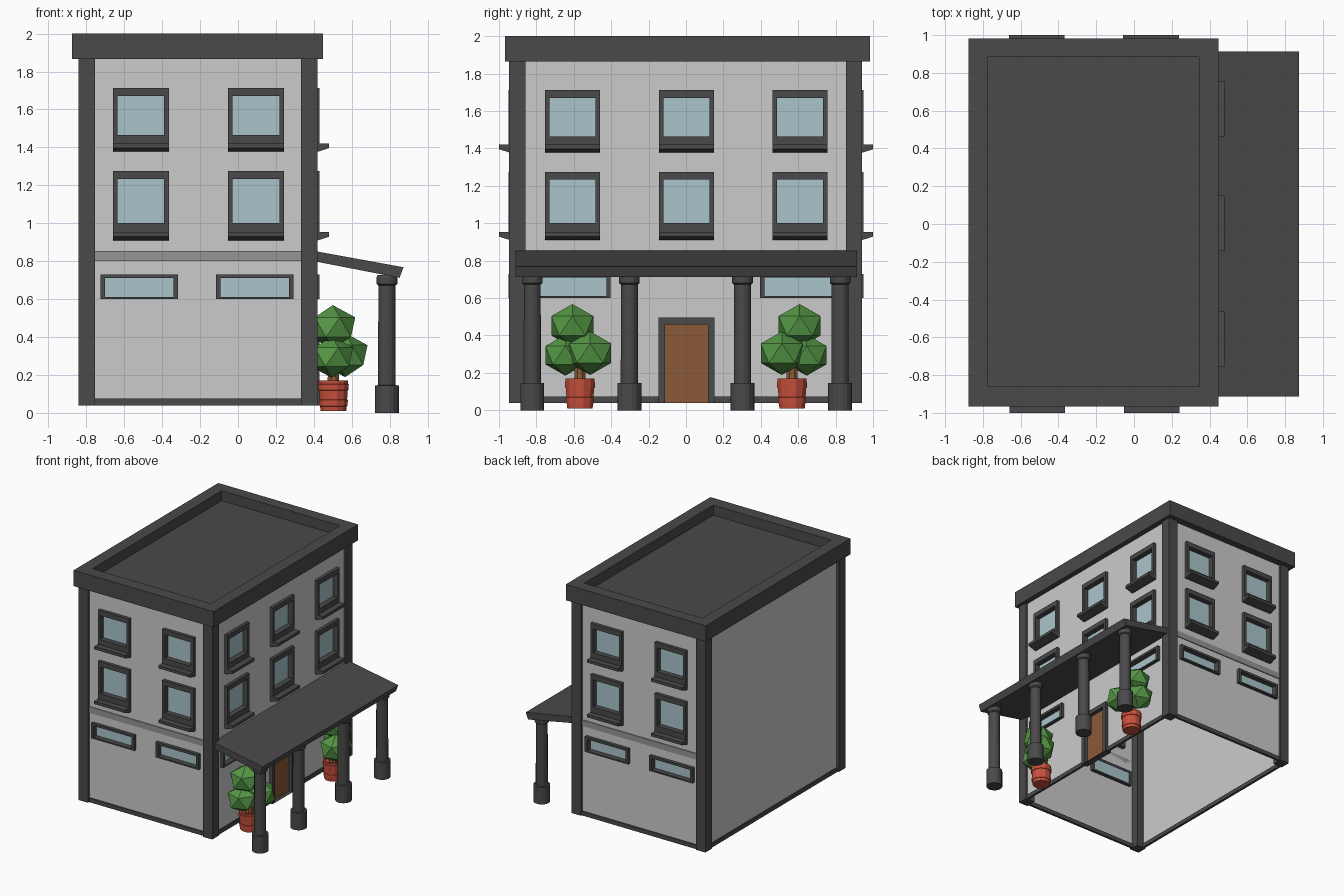
import bpy, bmesh, math
from mathutils import Vector

if "Cube" in bpy.data.objects:
    bpy.data.objects.remove(bpy.data.objects["Cube"])


def material(name, rgb):
    m = bpy.data.materials.new(name)
    m.diffuse_color = (*rgb, 1)
    m.use_nodes = True
    m.node_tree.nodes["Principled BSDF"].inputs["Base Color"].default_value = m.diffuse_color
    return m


DARK = material("dark_trim", (0.07, 0.067, 0.068))
GLASS = material("glass", (0.40, 0.56, 0.60))
BROWN = material("wood", (0.26, 0.10, 0.04))
RED = material("terracotta", (0.57, 0.08, 0.045))
GREEN = material("leaf", (0.09, 0.31, 0.06))

# Wall planes
XL, XR, YF, YB = -0.822, 0.402, -0.922, 0.922
# Facade mappings: (position along wall, distance outward, height) to world
FACADES = {
    "front": lambda u, d, z: (u, YF - d, z),
    "back": lambda u, d, z: (u, YB + d, z),
    "right": lambda u, d, z: (XR + d, u, z),
    "left": lambda u, d, z: (XL - d, u, z),
}


def finish(name, bm, mat=None, recalc=True):
    if recalc:
        bmesh.ops.recalc_face_normals(bm, faces=bm.faces)
    me = bpy.data.meshes.new(name)
    bm.to_mesh(me)
    bm.free()
    ob = bpy.data.objects.new(name, me)
    bpy.context.collection.objects.link(ob)
    if mat:
        me.materials.append(mat)
    return ob


def prism(name, a, b, mat=None):
    """Solid between two matching outlines."""
    bm = bmesh.new()
    va, vb = [bm.verts.new(p) for p in a], [bm.verts.new(p) for p in b]
    bm.faces.new(va)
    bm.faces.new(vb)
    for i in range(len(va)):
        j = (i + 1) % len(va)
        bm.faces.new((va[i], va[j], vb[j], vb[i]))
    return finish(name, bm, mat)


def rect(f, u0, u1, z0, z1, d):
    return [f(u0, d, z0), f(u1, d, z0), f(u1, d, z1), f(u0, d, z1)]


def slab(name, f, r, d0, d1, mat=None):
    return prism(name, rect(f, *r, d0), rect(f, *r, d1), mat)


def box(name, x0, x1, y0, y1, z0, z1, mat=None):
    return slab(name, lambda u, d, z: (u, d, z), (x0, x1, z0, z1), y0, y1, mat)


def frame(name, f, outer, inner, d0, d1):
    """Rectangular picture-frame ring."""
    bm = bmesh.new()
    loops = [[bm.verts.new(p) for p in rect(f, *r, d)]
             for r, d in ((outer, d0), (outer, d1), (inner, d1), (inner, d0))]
    for k in range(4):
        a, b = loops[k], loops[(k + 1) % 4]
        for i in range(4):
            j = (i + 1) % 4
            bm.faces.new((a[i], a[j], b[j], b[i]))
    return finish(name, bm, DARK)


def wall(name, f, u0, u1, holes):
    """Flat wall panel with rectangular openings."""
    z0, z1 = 0.04, 1.88
    us = sorted({u0, u1, *[u for h in holes for u in h[:2]]})
    zs = sorted({z0, z1, *[z for h in holes for z in h[2:]]})
    out = Vector(f(0, 1, 0)) - Vector(f(0, 0, 0))
    bm = bmesh.new()
    for ua, ub in zip(us, us[1:]):
        for za, zb in zip(zs, zs[1:]):
            u, z = (ua + ub) / 2, (za + zb) / 2
            if any(h[0] < u < h[1] and h[2] < z < h[3] for h in holes):
                continue
            face = bm.faces.new([bm.verts.new(p) for p in rect(f, ua, ub, za, zb, 0)])
            face.normal_update()
            if face.normal.dot(out) < 0:
                face.normal_flip()
    bmesh.ops.remove_doubles(bm, verts=bm.verts, dist=1e-5)
    return finish(name, bm, recalc=False)


def window(side, f, u, outer_z, glass_z, half, rim):
    outer = (u - half, u + half, *outer_z)
    inner = (u - half + rim, u + half - rim, *glass_z)
    frame(side + "_window_frame", f, outer, inner, -0.03, 0.027)
    slab(side + "_window_glass", f, inner, -0.026, -0.018, GLASS)
    return inner


def sill(side, f, u, z):
    prof = [(0, z), (0.078, z), (0.078, z - 0.024), (0.02, z - 0.043), (0, z - 0.043)]
    prism(side + "_window_sill", [f(u - 0.147, d, h) for d, h in prof],
          [f(u + 0.147, d, h) for d, h in prof], DARK)


# Facades: walls, windows, sills and base strip
layout = {  # main window centres, long window centres, wall extent
    "front": ([-0.512, 0.095], [-0.52, 0.088], (XL, XR)),
    "back": ([-0.515, 0.09], [-0.52, 0.088], (XL, XR)),
    "right": ([-0.607, 0.003, 0.61], [-0.607, 0.6], (YF, YB)),
    "left": ([], [], (YF, YB)),
}
for side, (main, long, ext) in layout.items():
    f = FACADES[side]
    holes = []
    for u in main:
        holes.append(window(side, f, u, (1.40, 1.712), (1.465, 1.67), 0.147, 0.024))
        holes.append(window(side, f, u, (0.93, 1.275), (1.002, 1.233), 0.147, 0.024))
        sill(side, f, u, 1.42)
        sill(side, f, u, 0.953)
    for u in long:
        holes.append(window(side, f, u, (0.60, 0.73), (0.612, 0.711), 0.204, 0.023))
    if side == "right":  # door
        door = (-0.113, 0.118, 0.04, 0.46)
        frame("door_frame", f, (-0.147, 0.152, 0.038, 0.497), door, -0.03, 0.027)
        slab("door", f, door, -0.02, -0.005, BROWN)
        holes.append(door)
        for a, b in ((-0.9, -0.147), (0.152, 0.9)):
            slab("right_base_strip", f, (a, b, 0.04, 0.075), -0.01, 0.01, DARK)
    else:
        slab(side + "_base_strip", f, (ext[0], ext[1], 0.04, 0.075), -0.01, 0.01, DARK)
    if side in ("front", "back"):
        slab(side + "_wall_band", f, (-0.76, 0.335, 0.802, 0.853), 0, 0.008,
             material("band", (0.3, 0.3, 0.3)))
    wall(side + "_wall", f, *ext, holes)

# Corner posts
for x0, x1 in ((-0.842, -0.755), (0.332, 0.42)):
    for y0, y1 in ((-0.947, -0.858), (0.855, 0.942)):
        box("corner_post", x0, x1, y0, y1, 0.04, 1.87, DARK)

# Cornice with sunken roof
plain = lambda u, d, z: (u, z, d)
frame("cornice", plain, (-0.875, 0.447, -0.967, 0.983), (-0.772, 0.344, -0.859, 0.883), 1.865, 2.0)
box("roof", -0.78, 0.35, -0.87, 0.89, 1.88, 1.915, DARK)

# Sloping porch roof
prof = [(0.40, 0.854), (0.873, 0.768), (0.852, 0.712), (0.40, 0.800)]
prism("porch_roof", [(x, -0.912, z) for x, z in prof], [(x, 0.914, z) for x, z in prof], DARK)


def lathe(name, profile, sides, x, y, mat):
    """Faceted turned solid from (radius, height) points."""
    bm = bmesh.new()
    rings = []
    for r, z in profile:
        rings.append([bm.verts.new((x + r * math.cos(math.tau * (i + 0.5) / sides),
                                    y + r * math.sin(math.tau * (i + 0.5) / sides), z))
                      for i in range(sides)])
    for a, b in zip(rings, rings[1:]):
        for i in range(sides):
            j = (i + 1) % sides
            bm.faces.new((a[i], a[j], b[j], b[i]))
    bm.faces.new(rings[0])
    bm.faces.new(rings[-1])
    return finish(name, bm, mat)


# Porch columns
column = [(0.065, 0), (0.065, 0.145), (0.047, 0.146), (0.046, 0.672),
          (0.056, 0.680), (0.056, 0.712), (0.050, 0.728)]
for y in (-0.822, -0.303, 0.302, 0.824):
    lathe("porch_column", column, 16, 0.785, y, DARK)

# Potted shrubs, mirrored either side of the door
pot = [(0.070, 0.01), (0.073, 0.035), (0.077, 0.037), (0.079, 0.068), (0.075, 0.07),
       (0.078, 0.118), (0.082, 0.12), (0.084, 0.150), (0.080, 0.152), (0.081, 0.17),
       (0.068, 0.17), (0.066, 0.152)]
leaves = [(0.50, 0.608, 0.452, 0.132), (0.565, 0.512, 0.305, 0.132), (0.495, 0.645, 0.295, 0.125)]
for s in (-1, 1):
    lathe("plant_pot", pot, 12, 0.503, s * 0.567, RED)
    lathe("plant_trunk", [(0.034, 0.15), (0.025, 0.35)], 8, 0.503, s * 0.567, BROWN)
    for x, y, z, r in leaves:
        bm = bmesh.new()
        bmesh.ops.create_icosphere(bm, subdivisions=1, radius=r)
        bmesh.ops.scale(bm, vec=(1, 1, 0.88), verts=bm.verts)
        bmesh.ops.translate(bm, vec=(x, s * y, z), verts=bm.verts)
        finish("plant_leaves", bm, GREEN)
